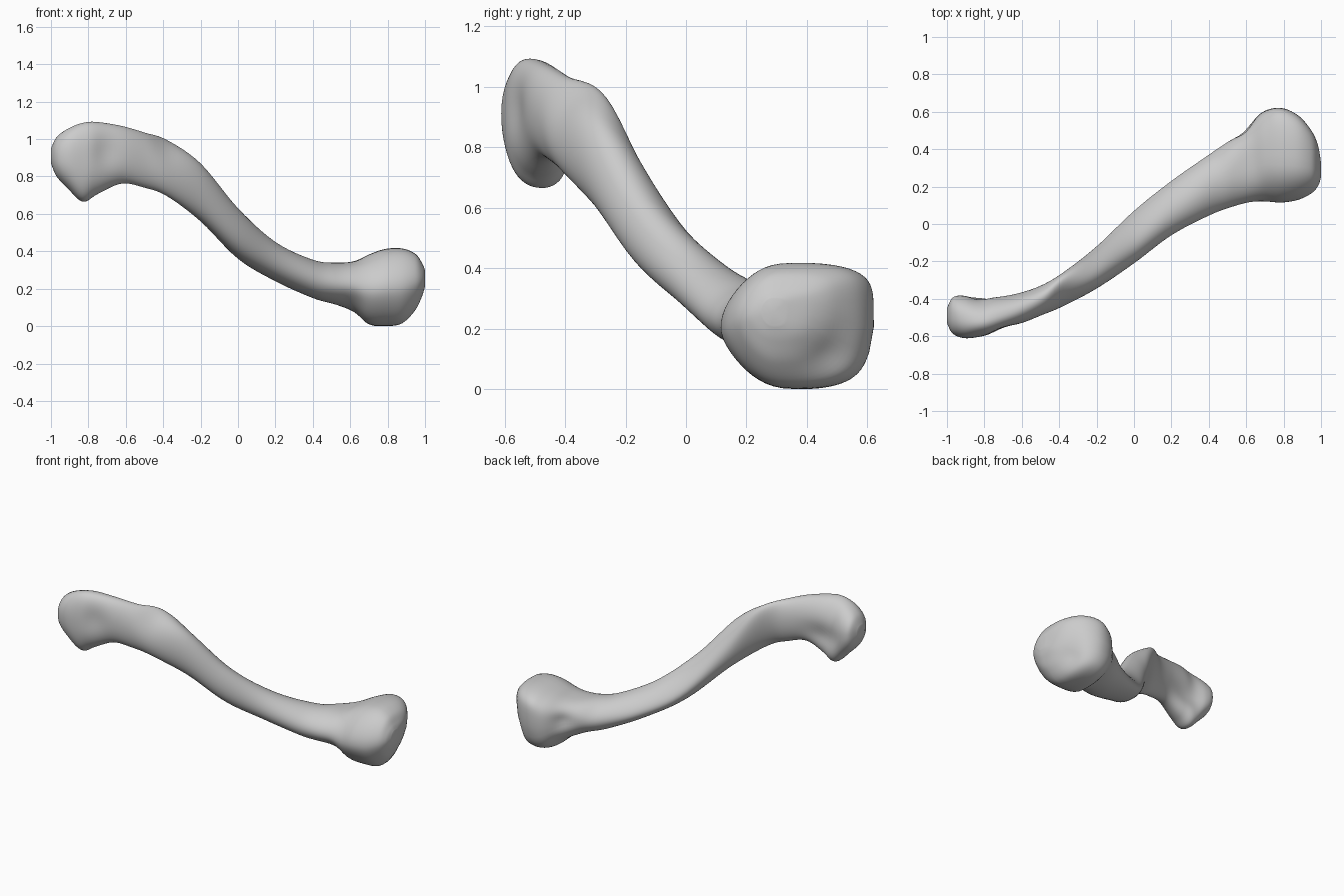
import bpy, bmesh, math
from mathutils import Vector

if "Cube" in bpy.data.objects:
    bpy.data.objects.remove(bpy.data.objects["Cube"], do_unlink=True)

SEGMENTS = 56   # points around the bone
STEPS = 6       # rings between neighbouring sections

# Cross-sections along the bone: x, y min, y max, z min, z max, lean
SECTIONS = [
    (-1.0, -.53, -.45, .87, .95, 0),
    (-.97, -.585, -.392, .80, 1.01, -.05),
    (-.91, -.61, -.375, .735, 1.055, -.15),
    (-.83, -.605, -.38, .665, 1.087, -.2),
    (-.75, -.59, -.375, .705, 1.092, -.15),
    (-.62, -.54, -.365, .76, 1.07, -.08),
    (-.5, -.49, -.33, .74, 1.035, .05),
    (-.38, -.44, -.26, .695, .995, .3),
    (-.2, -.345, -.12, .56, .87, -.32),
    (0, -.21, .07, .36, .63, -.5),
    (.2, -.06, .23, .24, .45, -.38),
    (.4, .045, .37, .15, .355, -.15),
    (.52, .09, .455, .115, .34, 0),
    (.62, .115, .545, .075, .355, 0),
    (.7, .12, .605, .01, .385, 0),
    (.79, .115, .62, 0, .413, 0),
    (.88, .13, .58, .012, .415, 0),
    (.95, .165, .5, .08, .385, 0),
    (.985, .205, .42, .155, .335, 0),
    (1.0, .25, .33, .21, .3, 0),
]


def smooth_between(a, b, c, d, t):
    """Catmull-Rom blend of four sections."""
    return [0.5 * (2 * q + (r - p) * t + (2 * p - 5 * q + 4 * r - s) * t * t
                   + (3 * q - p - 3 * r + s) * t ** 3)
            for p, q, r, s in zip(a, b, c, d)]


def squared(value, power):
    return math.copysign(abs(value) ** power, value)


def ring_points(section):
    """Leaning rounded outline, boxier towards the swollen ends."""
    x, y0, y1, z0, z1, lean = section
    boxy = max(0, min(1, (abs(x) - 0.45) / 0.3))
    points = []
    for i in range(SEGMENTS):
        angle = math.tau * i / SEGMENTS
        # the lean is strongest on the upper back side
        shift = math.asin(lean) * (1 + 0.6 * math.sin(angle + math.pi / 4))
        # the wide end is boxy at the back and round at the front
        power = 1 - boxy * (0.3 + 0.27 * math.cos(angle) if x > 0 else 0.1)
        u = squared(math.cos(angle), power)
        v = squared(math.sin(angle + shift), power)
        # the wide end narrows to its front edge and slants at the lower back
        if x > 0:
            v *= 1 - (0.3 if v < 0 else 0.18) * boxy * max(0, -u) ** 2
            if u > 0:
                u *= 1 - 0.22 * boxy * max(0, -v) ** 1.5
        points.append(Vector((x, (y0 + y1) / 2 + u * (y1 - y0) / 2,
                              (z0 + z1) / 2 + v * (z1 - z0) / 2)))
    return points


# Loft the whole bone
bm = bmesh.new()
rings = []
last = len(SECTIONS) - 1
for k in range(last):
    four = [SECTIONS[max(0, min(last, k + j))] for j in (-1, 0, 1, 2)]
    for s in range(STEPS):
        rings.append(ring_points(smooth_between(*four, s / STEPS)))
rings.append(ring_points(SECTIONS[-1]))
rings = [[bm.verts.new(p) for p in ring] for ring in rings]
for a, b in zip(rings, rings[1:]):
    for i in range(SEGMENTS):
        j = (i + 1) % SEGMENTS
        bm.faces.new((a[i], a[j], b[j], b[i]))
# Closed tips
for ring in (rings[0], rings[-1]):
    centre = sum((v.co for v in ring), Vector()) / SEGMENTS
    tip = bm.verts.new(centre)
    for i in range(SEGMENTS):
        bm.faces.new((ring[i], ring[(i + 1) % SEGMENTS], tip))
bmesh.ops.recalc_face_normals(bm, faces=bm.faces[:])
bm.normal_update()


def press(centre, size, depth):
    """Soft hollow in the surface."""
    for v in bm.verts:
        offset = [(p - c) / r for p, c, r in zip(v.co, centre, size)]
        v.co -= v.normal * depth * math.exp(-sum(o * o for o in offset))
    bm.normal_update()


press((-.71, -.56, .93), (.08, .08, .1), .02)     # front groove of the narrow end
press((-.76, -.38, .84), (.13, .08, .09), .035)   # hollow behind the narrow end
press((.62, .3, .38), (.07, .15, .06), .01)       # dip on top of the wide end
press((.58, .52, .24), (.06, .08, .07), .025)     # notch behind the wide end
press((.96, .5, .09), (.1, .13, .11), .04)        # slanted lower back facet
press((.6, .15, .12), (.09, .1, .08), .01)        # hollow under the wide neck

mesh = bpy.data.meshes.new("bone")
bm.to_mesh(mesh)
bm.free()
bone = bpy.data.objects.new("bone", mesh)
bpy.context.collection.objects.link(bone)

# One plain grey
grey = bpy.data.materials.new("light_grey")
grey.use_nodes = True
colour = (.6, .6, .6, 1)
grey.diffuse_color = colour
shader = next(n for n in grey.node_tree.nodes if n.type == "BSDF_PRINCIPLED")
shader.inputs["Base Color"].default_value = colour
shader.inputs["Roughness"].default_value = .6
mesh.materials.append(grey)
mesh.polygons.foreach_set("use_smooth", [True] * len(mesh.polygons))
mesh.update()
